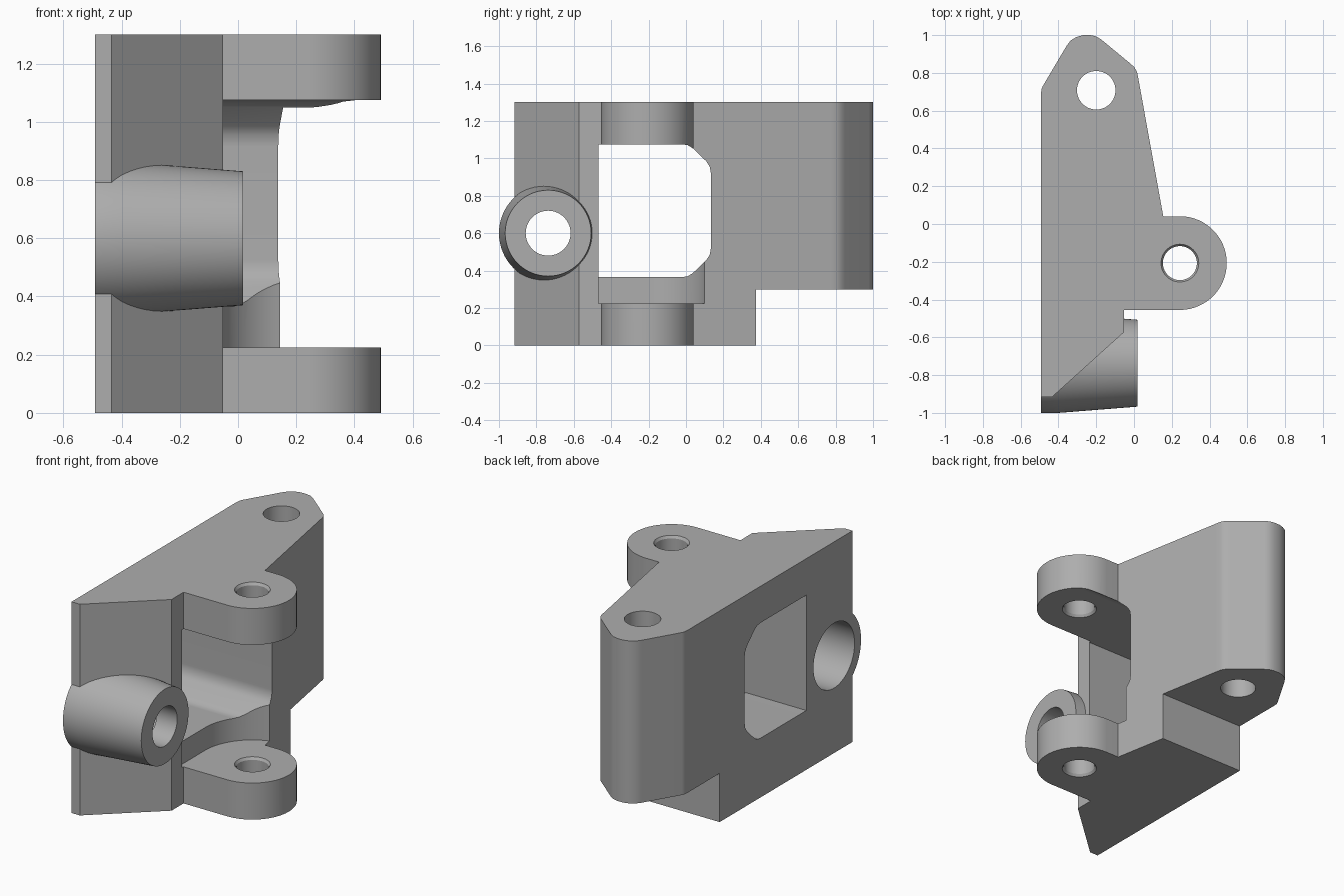
import bpy, bmesh, math
from mathutils import Matrix

if "Cube" in bpy.data.objects:
    bpy.data.objects.remove(bpy.data.objects["Cube"])

GREY = (0.42, 0.42, 0.42, 1)
metal = bpy.data.materials.new("plain grey")
metal.use_nodes = True
metal.diffuse_color = GREY
metal.node_tree.nodes["Principled BSDF"].inputs["Base Color"].default_value = GREY

# Maps local (x, y, z) to world (z, x, y): profiles in y-z run along x
ALONG_X = Matrix(((0, 0, 1, 0), (1, 0, 0, 0), (0, 1, 0, 0), (0, 0, 0, 1)))


def finish(name, bm, matrix):
    bm.transform(matrix)
    bmesh.ops.recalc_face_normals(bm, faces=bm.faces[:])
    mesh = bpy.data.meshes.new(name)
    bm.to_mesh(mesh)
    bm.free()
    mesh.materials.append(metal)
    obj = bpy.data.objects.new(name, mesh)
    bpy.context.collection.objects.link(obj)
    return obj


def prism(name, outline, low, high, matrix=Matrix()):
    bm = bmesh.new()
    face = bm.faces.new([bm.verts.new((u, v, low)) for u, v in outline])
    top = bmesh.ops.extrude_face_region(bm, geom=[face])["geom"]
    verts = [g for g in top if isinstance(g, bmesh.types.BMVert)]
    bmesh.ops.translate(bm, vec=(0, 0, high - low), verts=verts)
    return finish(name, bm, matrix)


def box(name, x, y, z):
    return prism(name, [(x[0], y[0]), (x[1], y[0]), (x[1], y[1]), (x[0], y[1])], *z)


def turned(name, centre, steps, matrix=Matrix(), sides=64):
    """Solid of revolution; steps are (radius, position along the axis)."""
    bm = bmesh.new()
    rings = []
    for r, h in steps:
        angles = [2 * math.pi * i / sides for i in range(sides)]
        rings.append([bm.verts.new((centre[0] + r * math.cos(a),
                                    centre[1] + r * math.sin(a), h)) for a in angles])
    for a, b in zip(rings, rings[1:]):
        for i in range(sides):
            j = (i + 1) % sides
            bm.faces.new((a[i], a[j], b[j], b[i]))
    bm.faces.new(rings[0])
    bm.faces.new(rings[-1])
    return finish(name, bm, matrix)


def combine(target, other, operation):
    other.hide_render = True
    mod = target.modifiers.new(other.name, 'BOOLEAN')
    mod.object, mod.operation, mod.solver = other, operation, 'EXACT'
    bpy.context.view_layer.objects.active = target
    bpy.ops.object.modifier_apply(modifier=mod.name)
    bpy.data.objects.remove(other)


# Body plan, including the rounded pivot ear
PIVOT, EAR = (0.243, -0.207), 0.248
ear = [(PIVOT[0] + EAR * math.cos(math.radians(a)), PIVOT[1] + EAR * math.sin(math.radians(a)))
       for a in range(-90, 91, 6)]
plan = [(-0.492, -0.917), (-0.435, -0.917), (-0.052, -0.572), (-0.052, -0.455)] + ear + [
    (0.155, 0.041), (0.022, 0.775), (0.016, 0.805), (0.002, 0.83), (-0.02, 0.85),
    (-0.175, 0.978), (-0.2, 0.993), (-0.23, 1.0), (-0.27, 1.0), (-0.305, 0.99),
    (-0.335, 0.972), (-0.357, 0.943), (-0.483, 0.73), (-0.49, 0.712), (-0.492, 0.69)]
body = prism("bracket_body", plan, 0, 1.3)

# Tapered side tube
TUBE = (-0.737, 0.6)
combine(body, turned("side_tube", TUBE, [(0.263, -0.492), (0.263, -0.4), (0.23, 0.018)],
                     ALONG_X), 'UNION')

# Window through the body, mirrored about its middle height
MIDDLE = 0.72
upper = [(-0.468, 1.075), (-0.02, 1.075), (0.01, 1.07), (0.036, 1.054),
         (0.108, 0.985), (0.127, 0.955), (0.134, 0.915)]
lower = [(y, 2 * MIDDLE - z) for y, z in reversed(upper)]
combine(body, prism("window_cutter", upper + lower, -1, 1, ALONG_X), 'DIFFERENCE')

# Clearance above the lower ear, and the step under the back
combine(body, turned("clearance_cutter", PIVOT, [(0.322, 0.225), (0.322, 0.7)]), 'DIFFERENCE')
combine(body, box("clearance_box", (-0.079, 0.7), (-0.468, PIVOT[1]), (0.225, 0.6)), 'DIFFERENCE')
combine(body, box("step_cutter", (-1, 1), (0.375, 1.5), (-0.5, 0.3)), 'DIFFERENCE')

# Stepped tube bore
combine(body, turned("bore_cutter", TUBE, [(0.2, -0.6), (0.2, -0.12), (0.12, -0.12), (0.12, 0.2)],
                     ALONG_X), 'DIFFERENCE')

# Back bolt hole and the chamfered ear holes
combine(body, turned("bolt_cutter", (-0.2, 0.708), [(0.102, 0.1), (0.102, 1.5)]), 'DIFFERENCE')
for low, high in ((0, 0.225), (1.075, 1.3)):
    steps = [(0.1, low - 0.02), (0.1, low), (0.09, low + 0.015),
             (0.09, high - 0.015), (0.1, high), (0.1, high + 0.02)]
    combine(body, turned("pin_cutter", PIVOT, steps), 'DIFFERENCE')

# Smooth curves, crisp edges and flat large faces
bpy.ops.object.select_all(action='DESELECT')
body.select_set(True)
bpy.context.view_layer.objects.active = body
bpy.ops.object.shade_smooth_by_angle(angle=math.radians(28))
weighted = body.modifiers.new("flat_faces", 'WEIGHTED_NORMAL')
weighted.keep_sharp = True
